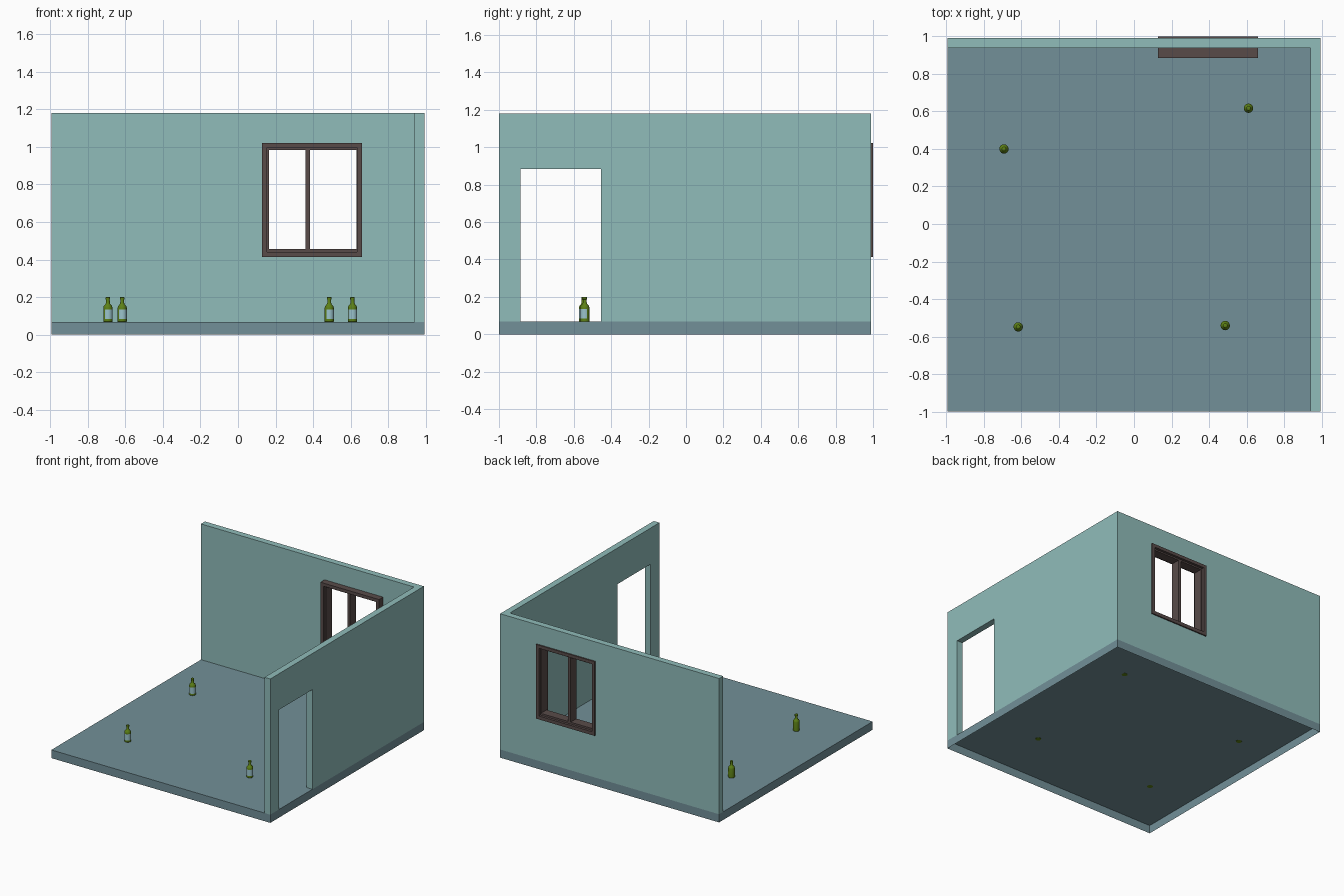
import bpy, bmesh, math

if "Cube" in bpy.data.objects:
    bpy.data.objects.remove(bpy.data.objects["Cube"])


def material(name, r, g, b):
    def lin(c):
        c /= 255
        return c / 12.92 if c <= 0.04045 else ((c + 0.055) / 1.055) ** 2.4
    m = bpy.data.materials.new(name)
    m.diffuse_color = (lin(r), lin(g), lin(b), 1)
    m.use_nodes = True
    m.node_tree.nodes["Principled BSDF"].inputs["Base Color"].default_value = m.diffuse_color
    return m


WALL = material("wall_teal", 144, 188, 186)
FLOOR = material("floor_slate", 114, 144, 152)
WOOD = material("window_brown", 88, 75, 73)
GLASS = material("bottle_green", 92, 128, 22)
LABEL = material("label_pale_blue", 155, 196, 204)


def finish(name, bm, *mats):
    me = bpy.data.meshes.new(name)
    bmesh.ops.recalc_face_normals(bm, faces=bm.faces[:])
    bm.to_mesh(me)
    bm.free()
    for m in mats:
        me.materials.append(m)
    ob = bpy.data.objects.new(name, me)
    bpy.context.collection.objects.link(ob)
    return ob


def add_box(bm, x0, x1, y0, y1, z0, z1):
    vs = bmesh.ops.create_cube(bm, size=1)["verts"]
    for v in vs:
        v.co.x = x1 if v.co.x > 0 else x0
        v.co.y = y1 if v.co.y > 0 else y0
        v.co.z = z1 if v.co.z > 0 else z0
    return vs


def add_frame(bm, outer, inner, y0, y1):
    """Rectangular ring in the xz plane, with depth along y."""
    def corners(r):
        return [(r[0], r[2]), (r[1], r[2]), (r[1], r[3]), (r[0], r[3])]
    rings = [[bm.verts.new((x, y, z)) for x, z in corners(r)]
             for r, y in ((outer, y0), (inner, y0), (inner, y1), (outer, y1))]
    for k in range(4):
        a, b = rings[k], rings[(k + 1) % 4]
        for i in range(4):
            j = (i + 1) % 4
            bm.faces.new((a[i], a[j], b[j], b[i]))


X, Y0, Y1 = 0.993, -1.0, 0.99      # outer footprint
T, FZ, TOP = 0.052, 0.067, 1.18    # wall thickness, floor level, wall top
WIN = (0.128, 0.66, 0.413, 1.022)  # window outline x0, x1, z0, z1

# Floor: slab with an open underside
bm = bmesh.new()
add_box(bm, -X, X, Y0, Y1, 0, FZ)
bm.normal_update()
bmesh.ops.delete(bm, geom=[f for f in bm.faces if f.normal.z < -0.5], context="FACES_ONLY")
floor = finish("floor", bm, FLOOR)

# Walls: L-shaped extrusion
bm = bmesh.new()
plan = [(-X, Y1), (-X, Y1 - T), (X - T, Y1 - T), (X - T, Y0), (X, Y0), (X, Y1)]
base = bm.faces.new([bm.verts.new((x, y, FZ)) for x, y in plan])
ext = bmesh.ops.extrude_face_region(bm, geom=[base])["geom"]
for v in ext:
    if isinstance(v, bmesh.types.BMVert):
        v.co.z = TOP
if not any(f.calc_center_median().z < FZ + 1e-5 for f in bm.faces):
    bm.faces.new([v for v in bm.verts if v.co.z < FZ + 1e-5])
walls = finish("walls", bm, WALL)

# Door and window openings
g = 0.012
for name, dims in (("door_cutter", (X - 0.2, X + 0.2, -0.885, -0.454, FZ - 0.2, 0.884)),
                   ("window_cutter", (WIN[0] + g, WIN[1] - g, Y1 - 0.2, Y1 + 0.2, WIN[2] + g, WIN[3] - g))):
    bm = bmesh.new()
    add_box(bm, *dims)
    cutter = finish(name, bm, WALL)
    cutter.hide_render = True
    mod = walls.modifiers.new(name, "BOOLEAN")
    mod.operation, mod.solver, mod.object = "DIFFERENCE", "EXACT", cutter
    bpy.context.view_layer.objects.active = walls
    bpy.ops.object.modifier_apply(modifier=mod.name)
    bpy.data.objects.remove(cutter)

# Drop the hidden wall underside that would lie on the floor
bm = bmesh.new()
bm.from_mesh(walls.data)
bmesh.ops.delete(bm, geom=[f for f in bm.faces if all(v.co.z < FZ + 1e-4 for v in f.verts)],
                 context="FACES")
bm.to_mesh(walls.data)
bm.free()

# Window: outer casing, recessed sash, centre mullion
mid = (WIN[0] + 0.026, WIN[1] - 0.026, WIN[2] + 0.028, WIN[3] - 0.026)
opening = (0.165, 0.631, 0.456, 0.984)
bm = bmesh.new()
add_frame(bm, WIN, mid, 0.885, 1.0)
finish("window_casing", bm, WOOD)
bm = bmesh.new()
add_frame(bm, mid, opening, 0.905, 0.98)
finish("window_sash", bm, WOOD)
bm = bmesh.new()
add_box(bm, 0.36, 0.384, 0.905, 0.98, opening[2], opening[3])
finish("window_mullion", bm, WOOD)

# Bottles: lathed glass with a label around the front half
PROFILE = [(0.0, 0.0), (0.022, 0.0), (0.0245, 0.003), (0.0245, 0.076), (0.022, 0.086),
           (0.014, 0.094), (0.0105, 0.102), (0.0095, 0.12), (0.012, 0.121),
           (0.012, 0.132), (0.009, 0.134), (0.0, 0.134)]
SEG = 24


def add_bottle(bm):
    rings = []
    for r, z in PROFILE:
        n = SEG if r > 0 else 1
        rings.append([bm.verts.new((r * math.cos(2 * math.pi * i / SEG),
                                    r * math.sin(2 * math.pi * i / SEG), z)) for i in range(n)])
    for a, b in zip(rings, rings[1:]):
        for i in range(SEG):
            j = (i + 1) % SEG
            vs = [a[i % len(a)], a[j % len(a)], b[j % len(b)], b[i % len(b)]]
            bm.faces.new(list(dict.fromkeys(vs)))


def add_label(bm, centre, half):
    cols = []
    for i in range(13):
        t = math.radians(centre - half + 2 * half * i / 12)
        cols.append([bm.verts.new((r * math.cos(t), r * math.sin(t), z))
                     for r, z in ((0.024, 0.017), (0.0252, 0.017), (0.0252, 0.068), (0.024, 0.068))])
    for a, b in zip(cols, cols[1:]):
        for k in range(4):
            m = (k + 1) % 4
            bm.faces.new((a[k], a[m], b[m], b[k]))
    bm.faces.new(cols[0])
    bm.faces.new(cols[-1][::-1])


def smooth(ob):
    bpy.ops.object.select_all(action="DESELECT")
    ob.select_set(True)
    bpy.context.view_layer.objects.active = ob
    bpy.ops.object.shade_smooth_by_angle(angle=math.radians(35))


SPOTS = [(-0.693, 0.40, -55), (0.61, 0.617, -70), (-0.617, -0.548, -55), (0.486, -0.541, -50)]
for n, (x, y, turn) in enumerate(SPOTS, 1):
    for part, mat in (("bottle", GLASS), ("bottle_label", LABEL)):
        bm = bmesh.new()
        if part == "bottle":
            add_bottle(bm)
        else:
            add_label(bm, turn, 75)
        ob = finish(f"{part}_{n}", bm, mat)
        ob.location = (x, y, FZ - 0.0005)
        smooth(ob)
